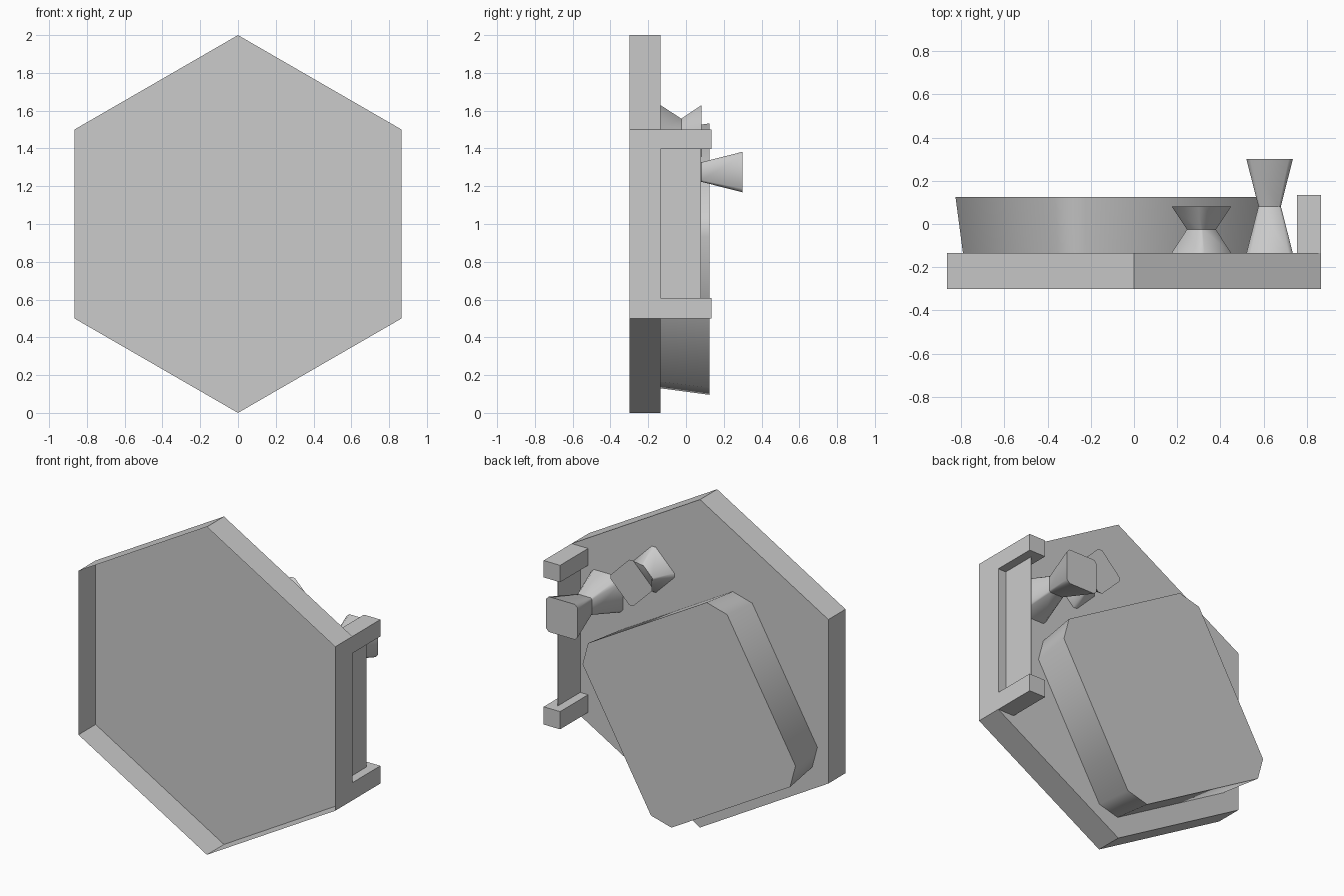
import bpy, bmesh, math
from mathutils import Vector

cube = bpy.data.objects.get("Cube")
if cube:
    bpy.data.objects.remove(cube, do_unlink=True)

grey = bpy.data.materials.new("light_grey")
grey.use_nodes = True
COLOUR = (0.6, 0.6, 0.6, 1)
grey.diffuse_color = COLOUR
grey.node_tree.nodes["Principled BSDF"].inputs["Base Color"].default_value = COLOUR

BACK = -0.135   # rear surface of the hexagonal tray


def finish(name, bm):
    mesh = bpy.data.meshes.new(name)
    bm.to_mesh(mesh)
    bm.free()
    mesh.materials.append(grey)
    obj = bpy.data.objects.new(name, mesh)
    bpy.context.collection.objects.link(obj)
    return obj


def box(name, low, high):
    low, high = Vector(low), Vector(high)
    bm = bmesh.new()
    bmesh.ops.create_cube(bm, size=1)
    for v in bm.verts:
        v.co = (low + high) / 2 + v.co * (high - low)
    return finish(name, bm)


def chamfered_square(half, angle):
    """Square outline with cut corners, turned by an angle in degrees."""
    side = half * 0.82
    turn = math.radians(angle)
    points = []
    for k in range(4):
        a = turn + k * math.pi / 2
        for t in (-side, side):
            points.append((half * math.cos(a) - t * math.sin(a),
                           half * math.sin(a) + t * math.cos(a)))
    return points


def loft(name, centre, angle, sections):
    """Stack of chamfered squares along y, smooth around and sharp at rings."""
    bm = bmesh.new()
    rings = []
    for y, half in sections:
        rings.append([bm.verts.new((centre[0] + px, y, centre[1] + pz))
                      for px, pz in chamfered_square(half, angle)])
    for a, b in zip(rings, rings[1:]):
        for i in range(len(a)):
            j = (i + 1) % len(a)
            bm.faces.new((a[i], a[j], b[j], b[i])).smooth = True
    bm.faces.new(rings[0])
    bm.faces.new(rings[-1])
    for ring in rings:
        for i, v in enumerate(ring):
            bm.edges.get((v, ring[i - 1])).smooth = False
    bmesh.ops.recalc_face_normals(bm, faces=bm.faces)
    return finish(name, bm)


# Hexagonal tray, open at the front
bm = bmesh.new()
outline = [(math.sin(k * math.pi / 3), 1 + math.cos(k * math.pi / 3)) for k in range(6)]
front = [bm.verts.new((x, -0.3, z)) for x, z in outline]
rear = [bm.verts.new((x, BACK, z)) for x, z in outline]
bm.faces.new(rear)
for i in range(6):
    j = (i + 1) % 6
    bm.faces.new((front[i], front[j], rear[j], rear[i]))
bmesh.ops.recalc_face_normals(bm, faces=bm.faces)
bm.faces.ensure_lookup_table()
if bm.faces[0].normal.y < 0:
    bmesh.ops.reverse_faces(bm, faces=bm.faces)
finish("hexagonal_tray", bm)

# Large flared block on the rear
loft("rear_block", (-0.108, 0.814), 60, [(BACK, 0.536), (0.125, 0.563)])

# Two waisted knobs
loft("short_knob", (0.312, 1.491), 45, [(BACK, 0.1075), (-0.025, 0.052), (0.082, 0.1075)])
loft("long_knob", (0.628, 1.275), 0, [(BACK, 0.1075), (0.082, 0.052), (0.3, 0.1075)])

# Side bracket: two end blocks joined by a thin web
EDGE = math.sqrt(3) / 2
box("bracket_lower_block", (0.755, BACK, 0.5), (EDGE, 0.135, 0.608))
box("bracket_upper_block", (0.755, BACK, 1.397), (EDGE, 0.135, 1.5))
box("bracket_web", (0.808, BACK, 0.608), (0.812, 0.08, 1.397))
